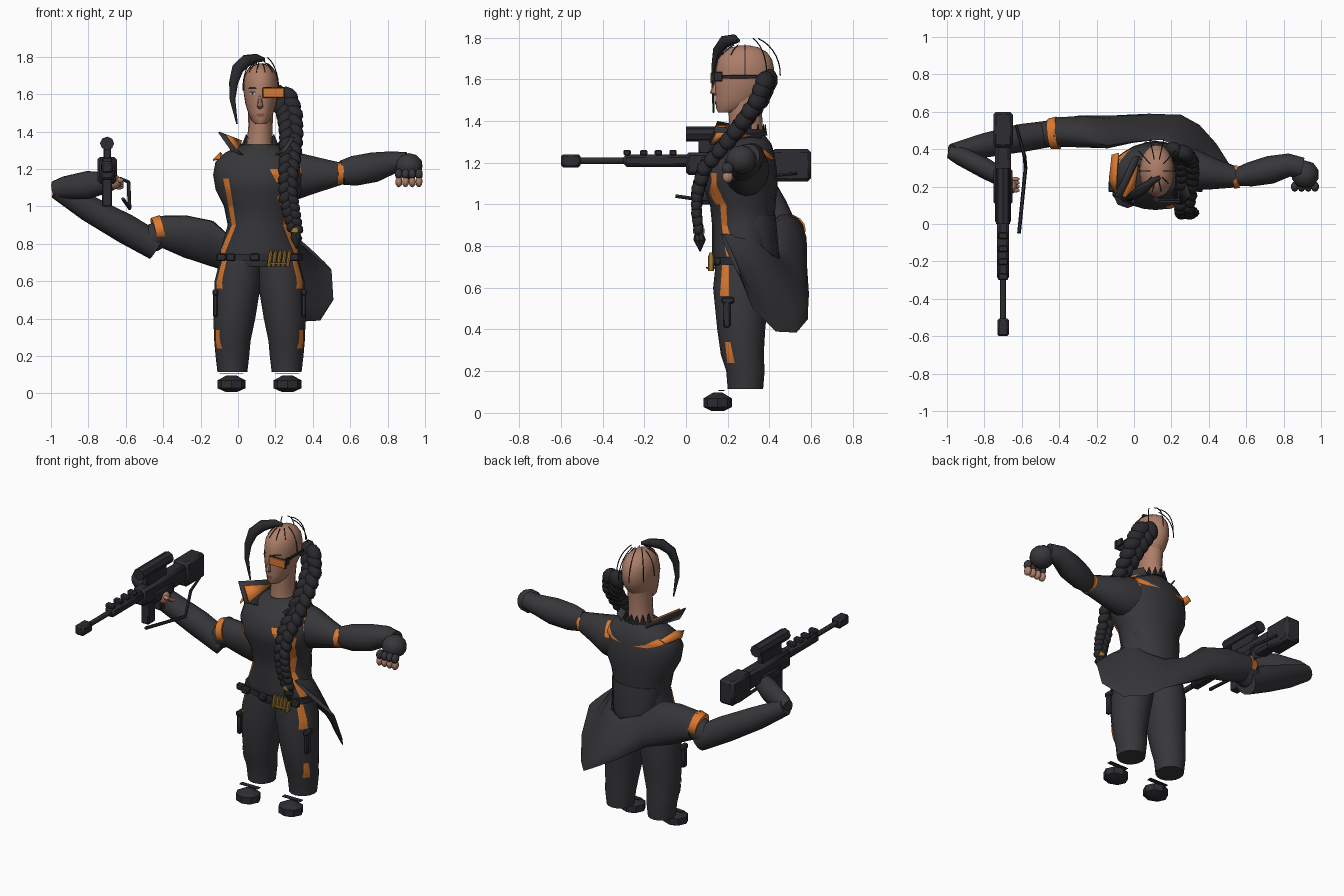
import bpy, bmesh, math
from mathutils import Vector, Matrix
from mathutils.bvhtree import BVHTree

if "Cube" in bpy.data.objects:
    bpy.data.objects.remove(bpy.data.objects["Cube"])
MID = 0.115  # the body's own centre line
FRONT, BACK = (0, 1, 0), (0, -1, 0)  # directions for laying decals

def material(name, *rgb):
    m = bpy.data.materials.new(name)
    m.use_nodes = True
    m.diffuse_color = (*rgb, 1)
    m.node_tree.nodes["Principled BSDF"].inputs["Base Color"].default_value = (*rgb, 1)
    return m

cloth = material("dark cloth", 0.038, 0.038, 0.043)
hair = material("black hair", 0.022, 0.022, 0.026)
metal = material("gun metal", 0.025, 0.025, 0.032)
orange = material("orange trim", 0.7, 0.19, 0.03)
skin = material("skin", 0.42, 0.21, 0.14)
gold = material("brass", 0.36, 0.2, 0.04)
lip = material("lips", 0.24, 0.09, 0.07)
white = material("eye white", 0.6, 0.55, 0.5)

def finish(name, bm, mat):
    me = bpy.data.meshes.new(name)
    bmesh.ops.recalc_face_normals(bm, faces=bm.faces)
    bm.to_mesh(me)
    bm.free()
    me.materials.append(mat)
    ob = bpy.data.objects.new(name, me)
    bpy.context.collection.objects.link(ob)
    return ob

def skin_rings(name, sections, mat, n):
    """Closed skin over ellipses given as (centre, half axis, half axis)."""
    bm = bmesh.new()
    rings = [[bm.verts.new(c + u * math.cos(a) + w * math.sin(a))
              for a in (math.tau * k / n for k in range(n))] for c, u, w in sections]
    for p, q in zip(rings, rings[1:]):
        for k in range(n):
            bm.faces.new((p[k], p[k - 1], q[k - 1], q[k]))
    bm.faces.new(rings[0])
    bm.faces.new(rings[-1])
    return finish(name, bm, mat)

def loft(name, rows, mat, ref=(0, 0, 1), upright=False, n=16):
    """Skin over ellipses (x, y, z, radius a, radius b) along a path."""
    ref, sections = Vector(FRONT if upright else ref), []
    pts = [Vector(r[:3]) for r in rows]
    for i, r in enumerate(rows):
        t = Vector((0, 0, 1)) if upright else pts[min(i + 1, len(pts) - 1)] - pts[max(i - 1, 0)]
        side = t.cross(ref).normalized()
        sections.append((pts[i], side * r[3], side.cross(t).normalized() * r[4]))
    return skin_rings(name, sections, mat, n)

def flare(name, rows, mat):
    """Skin of flattened sections, each from a top point to a rim point."""
    tops, rims = [Vector(r[0]) for r in rows], [Vector(r[1]) for r in rows]
    mids, sections = [(a + b) / 2 for a, b in zip(tops, rims)], []
    for i, r in enumerate(rows):
        u, t = (tops[i] - rims[i]) / 2, mids[min(i + 1, len(rows) - 1)] - mids[max(i - 1, 0)]
        sections.append((mids[i], u, u.cross(t).normalized() * r[2]))
    return skin_rings(name, sections, mat, 14)

def boxes(name, parts, mat, bevel=0.006):
    bm = bmesh.new()
    for c, s in parts:
        bmesh.ops.create_cube(bm, size=1, matrix=Matrix.Translation(c) @ Matrix.Diagonal((*s, 1)))
    finish(name, bm, mat).modifiers.new("bevel", 'BEVEL').width = bevel

def ellipsoid(c, s):
    return Matrix.Translation(c) @ Matrix.Diagonal((*s, 1))

def blobs(name, mats, mat):
    bm = bmesh.new()
    for m in mats:
        bmesh.ops.create_icosphere(bm, subdivisions=2, radius=1, matrix=m)
    finish(name, bm, mat)

def sheet(name, pts, mat):
    bm = bmesh.new()
    bm.faces.new([bm.verts.new(p) for p in pts])
    finish(name, bm, mat).modifiers.new("thickness", 'SOLIDIFY').thickness = .008

def decal(name, rows, target, ray, mat, lift=0.004):
    """Painted strip of rows (u, z, width), laid on the target along a ray."""
    tree = BVHTree.FromPolygons([v.co for v in target.data.vertices], [p.vertices for p in target.data.polygons])
    ray, grid, bm = Vector(ray), [], bmesh.new()
    for p, q in zip(rows, rows[1:]):
        for s in range(7):
            u, z, w = Vector(p).lerp(Vector(q), s / 6)
            spots = [u + w * (k / 4 - 0.5) for k in range(5)]
            hits = [tree.ray_cast(Vector((v, 0, z) if ray.y else (0.1, v, z)) - ray * 2, ray)[0] for v in spots]
            grid.append([bm.verts.new(h - ray * lift) if h else None for h in hits])
    for a, b in zip(grid, grid[1:]):
        for k in range(4):
            quad = (a[k], a[k + 1], b[k + 1], b[k])
            if all(quad):
                bm.faces.new(quad)
    finish(name, bm, mat)

def along(pts, t):
    f = t * (len(pts) - 1)
    i = min(int(f), len(pts) - 2)
    return Vector(pts[i]).lerp(Vector(pts[i + 1]), f - i)

def flip(x, s):
    return x if s < 0 else 2 * MID - x

# Torso, rounded jacket tail, belt and ammunition
torso = loft("jacket_torso", [(MID, y, z, a, b) for z, y, a, b in (
    (.68, .265, .2, .12), (.72, .265, .22, .135), (.78, .268, .205, .143), (.9, .275, .17, .15),
    (1, .272, .19, .157), (1.09, .26, .235, .18), (1.17, .255, .248, .18), (1.24, .27, .235, .155),
    (1.29, .285, .18, .125), (1.33, .29, .09, .09))], cloth, upright=True, n=24)
loft("jacket_tail", [(MID, y, z, a, b) for z, y, a, b in (
    (.66, .35, .07, .07), (.7, .34, .12, .1), (.78, .335, .15, .11), (.95, .32, .165, .11))], cloth, upright=True)
loft("belt", [(MID, .265, z, .23, .145) for z in (.71, .745)], metal, upright=True, n=24)
boxes("belt_pouches", [((x, y, .728), (.05, .03, .04)) for x, y in
                       ((-.09, .16), (-.04, .135), (.09, .12), (.3, .15))], metal)
loft("brass_rounds_pouch", [(.215, .12, .69, .05, .02), (.215, .12, .7, .055, .025)], gold, upright=True)
for x in (.165, .19, .215, .24, .265):
    loft("brass_round", [(x, .12, .68, .011, .014), (x + .01, .12, .75, .011, .014),
                         (x + .012, .12, .77, .004, .006)], gold, upright=True, n=8)

# Legs, boots, thigh holsters, collar and trim, on both sides
for s, tag in ((-1, "right"), (1, "left")):
    leg = loft(tag + "_leg", [(flip(x, s), y, z, a, b) for x, y, z, a, b in (
        (.02, .27, .74, .11, .125), (0, .265, .6, .125, .135), (-.02, .265, .4, .112, .115),
        (-.03, .27, .28, .097, .103), (-.03, .285, .2, .09, .092), (-.03, .285, .115, .08, .085))],
        cloth, upright=True)
    bx, inward = flip(-.035, s), (-s, 0, 0)
    loft(tag + "_boot", [(bx, .152, z, a, a * .9) for z, a in
                         ((.008, .03), (.028, .075), (.07, .075), (.097, .025))], metal, upright=True, n=8)
    boxes(tag + "_boot_strap", [((bx, .17, .108), (.13, .03, .005))], metal, .001)
    boxes(tag + "_holster", [((flip(-.122, s), .195, .48), (.025, .035, .14)),
                             ((flip(-.122, s), .2, .54), (.03, .06, .03))], metal)
    decal(tag + "_thigh_stripe", [(.19, .73, .03), (.185, .56, .045)], leg, inward, orange)
    decal(tag + "_knee_stripe", [(.2, .34, .025), (.215, .24, .035)], leg, inward, orange)
    decal(tag + "_jacket_stripe", [(flip(x, s), z, w) for x, z, w in (
        (-.065, 1.15, .03), (-.045, 1.04, .026), (-.035, .98, .025), (-.022, .9, .022),
        (-.055, .82, .026), (-.085, .75, .028))], torso, FRONT, orange)
    decal(tag + "_back_trim", [(flip(x, s), z, .08) for x, z in
                               ((-.09, 1.265), (-.03, 1.23), (.03, 1.215))], torso, BACK, orange)
    # Flared collar wing, lined on the face turned to the left
    k = 1 if s < 0 else .7
    wing = [(flip(.05, s), .18, 1.27), (flip(-.03 * k, s), .11, 1.3), (flip(-.1 * k, s), .15, 1.31 + .09 * k),
            (flip(.0, s), .36, 1.36), (flip(.04, s), .36, 1.31)]
    sheet(tag + "_collar", wing, cloth)
    sheet(tag + "_collar_lining", [Vector(p).lerp(Vector(wing[0]), .2) + Vector((.012, -.008, -s * .01))
                                   for p in wing[1:4]], orange)
sheet("right_shoulder_trim", [(-.1, .16, 1.26), (-.135, .23, 1.25), (-.12, .37, 1.26), (-.085, .38, 1.28),
                              (-.095, .25, 1.29)], orange)
decal("chest_badge", [(.205, 1.2, .07), (.21, 1.17, .05), (.215, 1.13, .02)], torso, FRONT, orange)
decal("left_side_patch", [(.13, 1.1, .02), (.14, 1.05, .055), (.155, 1.0, .02)], torso, (-1, 0, 0), orange)

# Coat tail: flares out from the waist, its rim rising into the right sleeve
flare("coat_tail", [((.28, .17, .86), (.5, .26, .66), .012), ((.29, .27, .85), (.51, .32, .5), .012),
                    ((.28, .34, .82), (.44, .43, .39), .012), ((.24, .41, .76), (.35, .53, .385), .014),
                    ((.15, .45, .74), (.25, .585, .45), .016), ((.0, .44, .8), (.08, .585, .55), .035),
                    ((-.14, .42, .92), (-.1, .565, .67), .065), ((-.28, .45, .95), (-.29, .54, .73), .08),
                    ((-.43, .47, .95), (-.41, .51, .78), .08)], cloth)
loft("right_cuff", [(-.405, .487, .88, .088, .075), (-.45, .482, .87, .082, .07)], orange)
loft("right_elbow", [(-.4, .487, .86, .075, .07), (-.46, .482, .83, .072, .075), (-.5, .475, .815, .06, .06)], cloth)
loft("right_forearm", [(-.435, .485, .785, .07, .075), (-.6, .46, .88, .075, .08), (-.8, .42, .99, .065, .07),
                       (-.97, .385, 1.09, .045, .05)], cloth, n=12)
loft("right_sleeve_end", [(-.985, .385, 1.09, .035, .045), (-.93, .365, 1.1, .05, .06),
                          (-.8, .3, 1.115, .055, .075), (-.68, .23, 1.13, .045, .05)], cloth, n=12)

# Left arm
sleeve = loft("left_sleeve", [(.2, .28, 1.16, .11, .12), (.32, .29, 1.165, .11, .125),
                              (.44, .265, 1.17, .08, .09), (.55, .25, 1.175, .055, .06)], cloth)
decal("left_shoulder_trim_front", [(.3, 1.28, .03), (.325, 1.18, .03)], sleeve, FRONT, orange)
decal("left_shoulder_trim_back", [(.3, 1.28, .03), (.28, 1.2, .03)], sleeve, BACK, orange)
loft("left_cuff", [(.53, .25, 1.175, .062, .062), (.56, .253, 1.175, .06, .058)], orange)
loft("left_forearm", [(.555, .252, 1.18, .05, .065), (.62, .265, 1.19, .065, .08), (.73, .29, 1.21, .075, .08),
                      (.83, .315, 1.235, .062, .06), (.9, .3, 1.235, .055, .055)], cloth)

# Hands
fingers = [.86 + i * .036 for i in range(4)]
blobs("left_glove", [ellipsoid((.915, .265, 1.215), (.075, .075, .07))], cloth)
blobs("left_knuckles", [ellipsoid((x, .2, 1.172), (.021, .028, .03)) for x in fingers], cloth)
blobs("left_fingers", [ellipsoid((x, .2, 1.132), (.019, .026, .03)) for x in fingers], skin)
blobs("right_hand", [ellipsoid((-.66, .2, 1.13), (.035, .04, .04))] +
      [ellipsoid((-.635, .18 + i * .02, 1.14 - i * .012), (.025, .012, .014)) for i in range(4)], skin)

# Neck, head and face
loft("neck", [(.115, .29, 1.28, .085, .09), (.115, .288, 1.34, .068, .082), (.12, .285, 1.43, .065, .08),
              (.122, .29, 1.53, .068, .085)], skin, upright=True)
head = loft("head", [(.122, y, z, a, b) for z, y, a, b in (
    (1.44, .195, .028, .04), (1.46, .225, .05, .08), (1.5, .25, .068, .108), (1.55, .27, .083, .13),
    (1.6, .28, .091, .14), (1.65, .283, .093, .14), (1.695, .283, .087, .13), (1.73, .283, .07, .105),
    (1.753, .283, .044, .066), (1.763, .283, .012, .018))], skin, upright=True, n=24)
loft("nose", [(.118, .155, 1.6, .009, .012), (.118, .14, 1.56, .012, .016), (.118, .133, 1.535, .016, .018),
              (.118, .15, 1.522, .012, .012)], skin, upright=True, n=8)
decal("mouth", [(.12, 1.497, .03), (.12, 1.488, .046), (.12, 1.479, .024)], head, FRONT, lip)
for x in (.077, .163):
    decal("eye_white", [(x, 1.609, .026), (x, 1.598, .03)], head, FRONT, white)
    decal("iris", [(x, 1.609, .011), (x, 1.599, .011)], head, FRONT, hair, .006)
    decal("eyelid", [(x, 1.615, .03), (x, 1.608, .038)], head, FRONT, hair, .006)
    decal("eyebrow", [(x, 1.638, .034), (x, 1.628, .046)], head, FRONT, hair)

# Single-lens eyepiece
boxes("eyepiece_frame", [((.19, .13, 1.607), (.118, .014, .056)), ((.236, .15, 1.613), (.014, .05, .045)),
                         ((.225, .25, 1.612), (.01, .18, .018))], metal, .003)
boxes("eyepiece_lens", [((.19, .122, 1.607), (.112, .008, .05))], orange, .002)

# Loose hair: forelock, thin strands over the scalp and nape locks
loft("forelock", [(.14, .25, 1.785, .01, .01), (.1, .23, 1.792, .024, .02), (.045, .185, 1.78, .033, .028),
                  (-.002, .152, 1.735, .032, .024), (-.024, .135, 1.66, .024, .014), (-.029, .13, 1.57, .015, .009),
                  (-.005, .132, 1.44, .004, .004)], hair, ref=FRONT, n=10)
for a in (math.tau * i / 10 for i in range(10)):
    back = math.sin(a)
    big, reach = (1.27, 8) if back > .5 else (1.04, 8 if back > -.5 else 4)
    arc = []
    for t in (math.radians(22 + j * 10) for j in range(reach)):
        arc.append((.122 + .093 * big * math.sin(t) * math.cos(a), .283 + .14 * big * math.sin(t) * back,
                    1.625 + .145 * big * math.cos(t), .003, .003))
    loft("hair_strand", arc, hair, ref=(back, -math.cos(a), .01), n=5)
for a in (math.pi * (i + .5) / 7 for i in range(7)):
    x, y = .118 + .075 * math.cos(a), .29 + .09 * math.sin(a)
    loft("nape_lock", [(x, y, 1.33, .025, .012), (x, y, 1.385, .002, .002)], hair, upright=True, n=6)

# Braid of paired, tilted lobes
path = [(.235, .39, 1.6), (.275, .35, 1.5), (.285, .27, 1.39), (.28, .18, 1.28), (.27, .09, 1.18),
        (.268, .055, 1.06), (.285, .05, .97), (.305, .06, .88)]
lobes = []
for i in range(34):
    t, side = i / 33, 1 if i % 2 else -1
    p, d = along(path, t), (along(path, min(t + .05, 1)) - along(path, max(t - .05, 0))).normalized()
    across, r = d.cross(Vector((0, 1, .3))).normalized(), .058 - .026 * t
    turn = Matrix.Rotation(side * .6, 4, d.cross(across)) @ d.to_track_quat('Z', 'Y').to_matrix().to_4x4()
    lobes.append(Matrix.Translation(p + across * side * r * .45) @ turn
                 @ Matrix.Diagonal((r * .75, r * .85, r * 1.1, 1)))
blobs("braid", lobes, hair)
loft("braid_tie", [(.307, .061, z, .028, .028) for z in (.86, .885)], gold, upright=True, n=10)
loft("braid_tip", [(.308, .062, .865, .02, .02), (.312, .065, .83, .032, .03), (.312, .068, .775, .003, .003)],
     hair, upright=True, n=8)

# Rifle
def bar(y0, y1, z0, z1, w):
    return ((-.7, (y0 + y1) / 2, (z0 + z1) / 2), (w, y1 - y0, z1 - z0))

boxes("rifle_body", [bar(0, .45, 1.14, 1.25, .085), bar(-.3, .02, 1.18, 1.24, .065),
                     bar(.41, .6, 1.11, 1.265, .105), bar(.1, .3, 1.12, 1.2, .1)], metal, .015)
boxes("rifle_rail", [bar(y, y + .035, 1.235, 1.262, .055) for y in (-.3, -.22, -.15, -.08)], metal)
loft("rifle_barrel", [(-.7, y, 1.21, .016, .016) for y in (-.52, 0)], metal, n=10)
boxes("muzzle_brake", [bar(-.6, -.505, 1.178, 1.24, .062)], metal, .01)
loft("rifle_scope", [(-.7, y, 1.337, .038, .036) for y in (0, .3)], metal, n=8)
boxes("scope_mounts", [bar(.06, .26, 1.24, 1.33, .04)], metal)
boxes("rifle_magazine", [bar(.06, .13, 1.0, 1.16, .055), bar(.19, .24, 1.04, 1.16, .045)], metal)
loft("rifle_support_rod", [(-.63, .53, 1.15, .008, .008), (-.585, .36, 1.13, .01, .01),
                           (-.58, .3, .99, .01, .01), (-.615, -.05, 1.04, .01, .01)], metal, n=6)

# Smooth shading with crisp edges
for ob in bpy.context.collection.objects:
    ob.select_set(ob.type == 'MESH')
bpy.context.view_layer.objects.active = torso
bpy.ops.object.shade_smooth_by_angle(angle=math.radians(40))
